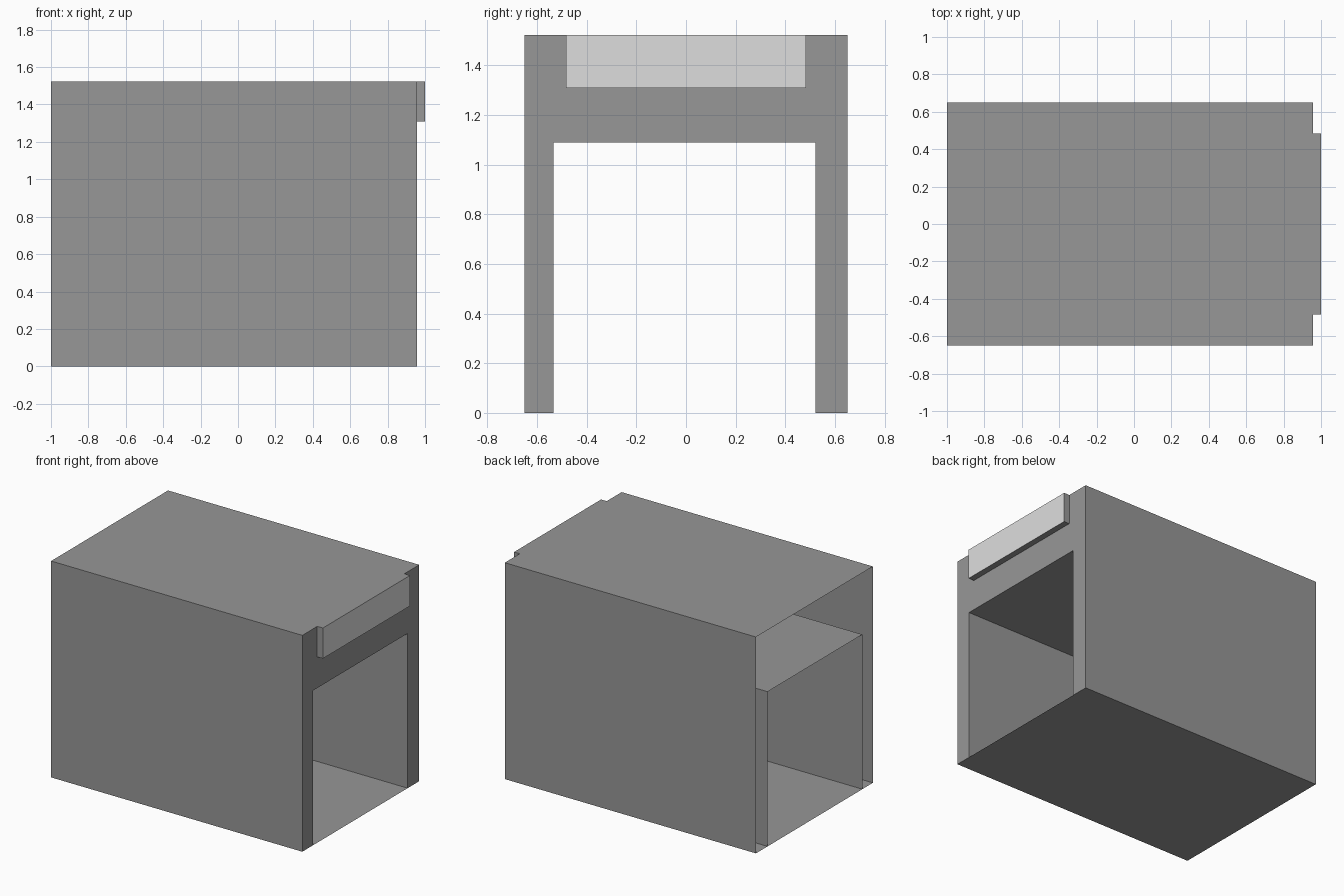
import bpy

if "Cube" in bpy.data.objects:
    bpy.data.objects.remove(bpy.data.objects["Cube"])

BACK, FACE, FRONT = -1.0, 0.956, 1.0      # main stations along x
HALF_W, TOP = 0.65, 1.523                 # outer casing
Y0, Y1, ROOF = -0.533, 0.521, 1.089       # inner tunnel
PLATE_W, PLATE_Z = 0.484, 1.308           # raised front plate


def material(name, value):
    m = bpy.data.materials.new(name)
    m.diffuse_color = (value, value, value, 1)
    m.use_nodes = True
    m.node_tree.nodes["Principled BSDF"].inputs["Base Color"].default_value = m.diffuse_color
    return m


grey = material("mid grey", 0.31)
light = material("light grey", 0.73)


def make(name, verts, faces, mats=(grey,)):
    mesh = bpy.data.meshes.new(name)
    mesh.from_pydata(verts, [], faces)
    for m in mats:
        mesh.materials.append(m)
    mesh.update()
    obj = bpy.data.objects.new(name, mesh)
    bpy.context.collection.objects.link(obj)
    return obj


def sweep(name, profile, x0, x1, closed=True, front_cap=False, mats=(grey,)):
    """Sheet swept along x from a counter-clockwise (y, z) profile."""
    n = len(profile)
    verts = [(x, y, z) for x in (x0, x1) for y, z in profile]
    faces = []
    for i in range(n if closed else n - 1):
        j = (i + 1) % n
        faces.append((i, j, n + j, n + i)[::-1])
    if front_cap:
        faces.append(tuple(range(n, 2 * n)))
    return make(name, verts, faces, mats)


def rect(y0, y1, z0, z1):
    return [(y0, z0), (y1, z0), (y1, z1), (y0, z1)]


# Outer casing: floor, sides and top, open at the back
sweep("outer_casing", rect(-HALF_W, HALF_W, 0, TOP), BACK, FACE)

# Inner tunnel: walls and roof running the full length over the floor
arch = [(Y1, 0), (Y1, ROOF), (Y0, ROOF), (Y0, 0)]
sweep("inner_tunnel", arch, BACK, FACE, closed=False)

# Front panel around the tunnel opening: two posts and a lintel
outline = [(-HALF_W, 0), (Y0, 0), (Y0, ROOF), (Y1, ROOF), (Y1, 0), (HALF_W, 0),
           (HALF_W, ROOF), (HALF_W, TOP), (-HALF_W, TOP), (-HALF_W, ROOF)]
make("front_panel", [(FACE, y, z) for y, z in outline],
     [(0, 1, 2, 9), (3, 4, 5, 6), (9, 2, 3, 6, 7, 8)])

# Raised plate above the opening, with a light front face
plate = sweep("front_plate", rect(-PLATE_W, PLATE_W, PLATE_Z, TOP),
              FACE, FRONT, front_cap=True, mats=(grey, light))
for p in plate.data.polygons:
    p.material_index = 1 if p.normal.x > 0.9 else 0
